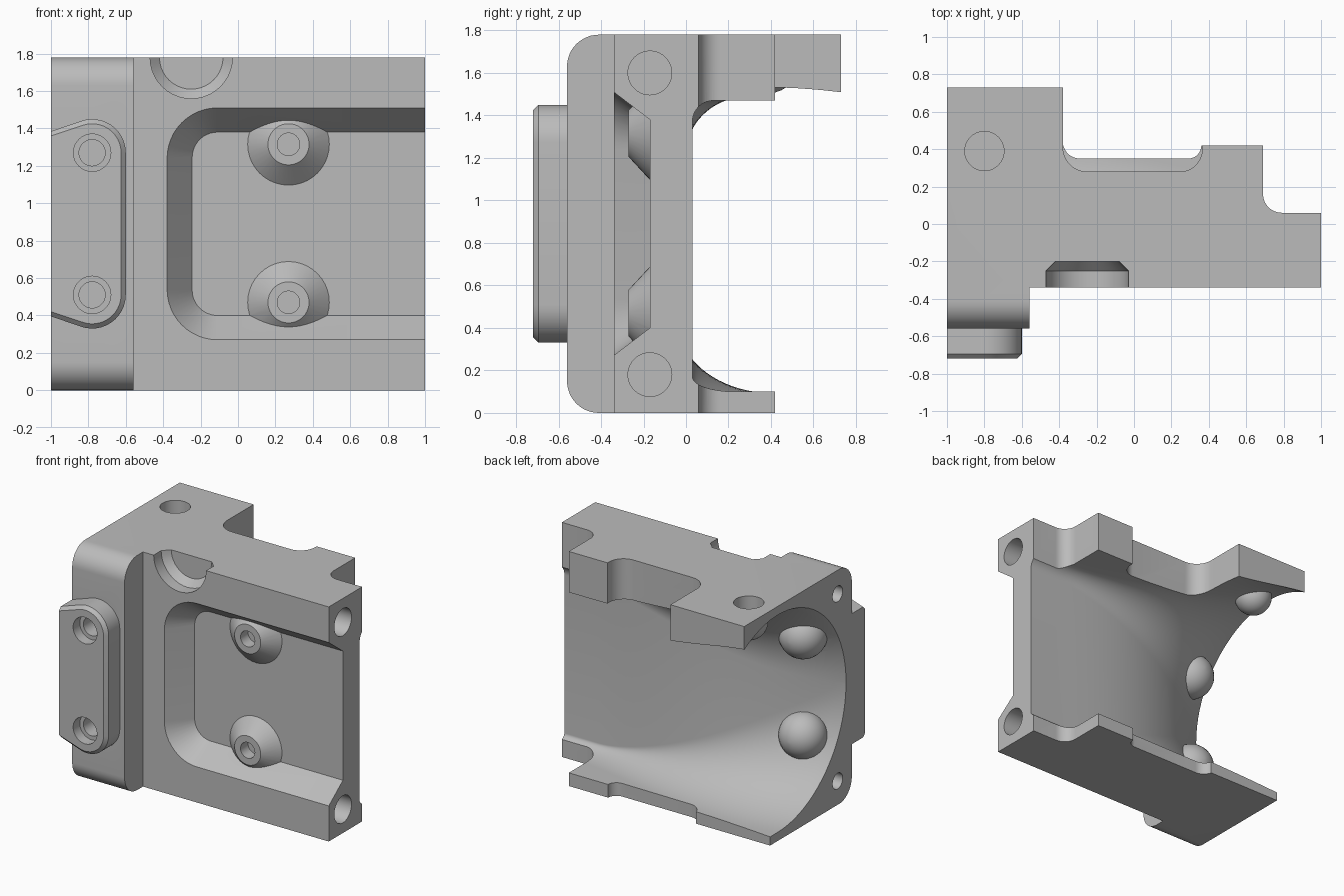
import bpy, bmesh
from math import sin, cos, pi, radians, sqrt
from mathutils import Vector

if "Cube" in bpy.data.objects:
    bpy.data.objects.remove(bpy.data.objects["Cube"])

grey = bpy.data.materials.new("plain_grey")
grey.use_nodes = True
GREY = (0.5, 0.5, 0.5, 1)
grey.diffuse_color = GREY
grey.node_tree.nodes["Principled BSDF"].inputs["Base Color"].default_value = GREY


def arc(cu, cv, ru, rv, start, end, n=12):
    """Points of an elliptical arc, angles in degrees."""
    angles = [radians(start + (end - start) * i / n) for i in range(n + 1)]
    return [(cu + ru * cos(a), cv + rv * sin(a)) for a in angles]


def loft(name, loops):
    """Closed solid through a list of equal-length 3D loops."""
    bm = bmesh.new()
    rings = [[bm.verts.new(p) for p in loop] for loop in loops]
    n = len(rings[0])
    for a, b in zip(rings, rings[1:]):
        for i in range(n):
            j = (i + 1) % n
            bm.faces.new((a[i], a[j], b[j], b[i]))
    bm.faces.new(rings[0][::-1])
    bm.faces.new(rings[-1])
    bmesh.ops.recalc_face_normals(bm, faces=bm.faces)
    mesh = bpy.data.meshes.new(name)
    bm.to_mesh(mesh)
    bm.free()
    mesh.materials.append(grey)
    ob = bpy.data.objects.new(name, mesh)
    bpy.context.collection.objects.link(ob)
    return ob


def box(name, lo, hi):
    (x, y, z), (X, Y, Z) = lo, hi
    plan = [(x, y), (X, y), (X, Y), (x, Y)]
    return loft(name, [[(u, v, h) for u, v in plan] for h in (z, Z)])


def turned(name, origin, axis, rings, n=40):
    """Round solid; rings are (distance along axis, radius)."""
    q = Vector(axis).to_track_quat('Z', 'Y')
    o = Vector(origin)
    return loft(name, [[o + q @ Vector((u, v, d)) for u, v in arc(0, 0, r, r, 0, 360 - 360 / n, n - 1)]
                       for d, r in rings])


def combine(target, tool, op='DIFFERENCE'):
    mod = target.modifiers.new(tool.name, 'BOOLEAN')
    mod.operation, mod.solver, mod.object = op, 'EXACT', tool
    bpy.context.view_layer.objects.active = target
    bpy.ops.object.modifier_apply(modifier=mod.name)
    bpy.data.objects.remove(tool)


# Main body: plan outline extruded to full height
H = 1.78
plan = [(-1, -.56), (-.56, -.56), (-.56, -.34), (1, -.34), (1, .06)]
plan += arc(.79, .16, .1, .1, 270, 180)
plan += [(.69, .42), (.36, .42)]
plan += arc(.29, .42, .07, .07, 0, -90)
plan += arc(-.29, .44, .09, .09, 270, 180)
plan += [(-.38, .73), (-1, .73)]
body = loft("bracket_body", [[(x, y, z) for x, y in plan] for z in (0, H)])

# Deeper rear notch in the upper flange, shorter lower flange
notch = [(.365, .5)] + arc(.245, .40, .12, .12, 0, -90) + arc(-.25, .41, .13, .13, 270, 180) + [(-.38, .5)]
combine(body, loft("notch_cut", [[(x, y, z) for x, y in notch] for z in (.7, H + .1)]))
combine(body, box("lower_flange_cut", (-1.1, .42, -.1), (1.1, .9, .9)))

# Rounded front corners of the raised side block
for sign in (1, -1):
    corner = [(-.7, .95), (-.41, .95)] + arc(-.41, H / 2 - .15, .15, .15, 90, 180) + [(-.7, H / 2 - .15)]
    combine(body, loft("corner_cut", [[(x, y, H / 2 + sign * z) for y, z in corner] for x in (-1.2, -.45)]))


# Rear cavity: rounded-box section flaring into a round mouth
def cavity_section(x):
    u = max(0, (.7 - x) / 1.7)
    f, g = u ** 3, u ** 1.5
    wall, top, floor = .03 - .52 * f, 1.47 + .244 * f, .10 - .034 * f
    half = (top - floor) / 2 - .002
    rt, rb = min(.1 + .724 * g, half), min(.07 + .754 * g, half)
    ryb = .2 + .624 * g
    pts = arc(wall + rt, top - rt, rt, rt, 90, 180, 20)
    pts += arc(wall + ryb, floor + rb, ryb, rb, 180, 270, 20)
    pts += [(1.2, floor)]
    edge = wall + rt
    tail = [edge + (1.2 - edge) * i / 10 for i in range(10, 0, -1)]
    pts += [(y, top - .11 * f * ((y - edge) / .4) ** 2) for y in tail]
    return [(x, y, z) for y, z in pts]


combine(body, loft("cavity_cut", [cavity_section(1.05 - 2.1 * i / 36) for i in range(37)]))


# Front pocket with sloped walls, open on one side
def pocket_loop(y, x, inset, r):
    lo, hi = inset, H - inset
    pts = [(1.1, hi)] + arc(x + r, hi - r, r, r, 90, 180) + arc(x + r, lo + r, r, r, 180, 270) + [(1.1, lo)]
    return [(u, y, v) for u, v in pts]


combine(body, loft("pocket_cut", [pocket_loop(-.36, -.395, .255, .285), pocket_loop(-.17, -.245, .40, .135)]))

# Half-round recess at the top of the front
combine(body, turned("recess_cut", (-.25, -.4, H), (0, 1, 0), [(0, .22), (.15, .22), (.2, .17)]))


# Side pad with a chamfered front edge
def pad_loop(y, c):
    r = .18 - c
    pts = [(-1, 1.385 - c)] + arc(-.78, 1.27, r, r, 112, 0) + arc(-.78, .51, r, r, 0, -112) + [(-1, .395 + c)]
    return [(u, y, v) for u, v in pts]


combine(body, loft("pad", [pad_loop(-.50, 0), pad_loop(-.695, 0), pad_loop(-.72, .025)]), 'UNION')

# Domes inside the cavity behind the blind holes
def dome(origin, axis, r):
    steps = [pi * (i + .25) / 16.5 for i in range(17)]
    combine(body, turned("dome", origin, axis, [(-r * cos(a), r * sin(a)) for a in steps]), 'UNION')


for z in (1.27, .51):
    dome((-.78, -.29, z), (0, 1, 0), .17)
    combine(body, turned("pad_hole", (-.78, -.8, z), (0, 1, 0), [(0, .1), (.16, .1), (.16001, .07), (.4, .07)]))
dome((-.8, .39, 1.64), (0, 0, 1), .135)
combine(body, turned("top_hole", (-.8, .39, 1.62), (0, 0, 1), [(0, .105), (.3, .105)]))

# Conical bosses in the pocket, and blind holes in both ends
for z in (1.315, .47):
    combine(body, turned("boss", (.27, -.15, z), (0, -1, 0), [(0, .24), (.12, .11)]), 'UNION')
    combine(body, turned("boss_hole", (.27, -.18, z), (0, -1, 0), [(0, .06), (.2, .06)]))
for z in (1.6, .18):
    combine(body, turned("end_hole", (.7, -.17, z), (1, 0, 0), [(0, .103), (.4, .103)]))
    combine(body, turned("rear_end_hole", (-.75, -.39, z), (-1, 0, 0), [(0, .06), (.4, .06)]))

# Smooth curved surfaces, keep machined edges sharp
bpy.ops.object.select_all(action='DESELECT')
body.select_set(True)
bpy.context.view_layer.objects.active = body
bpy.ops.object.shade_smooth_by_angle(angle=radians(25))
